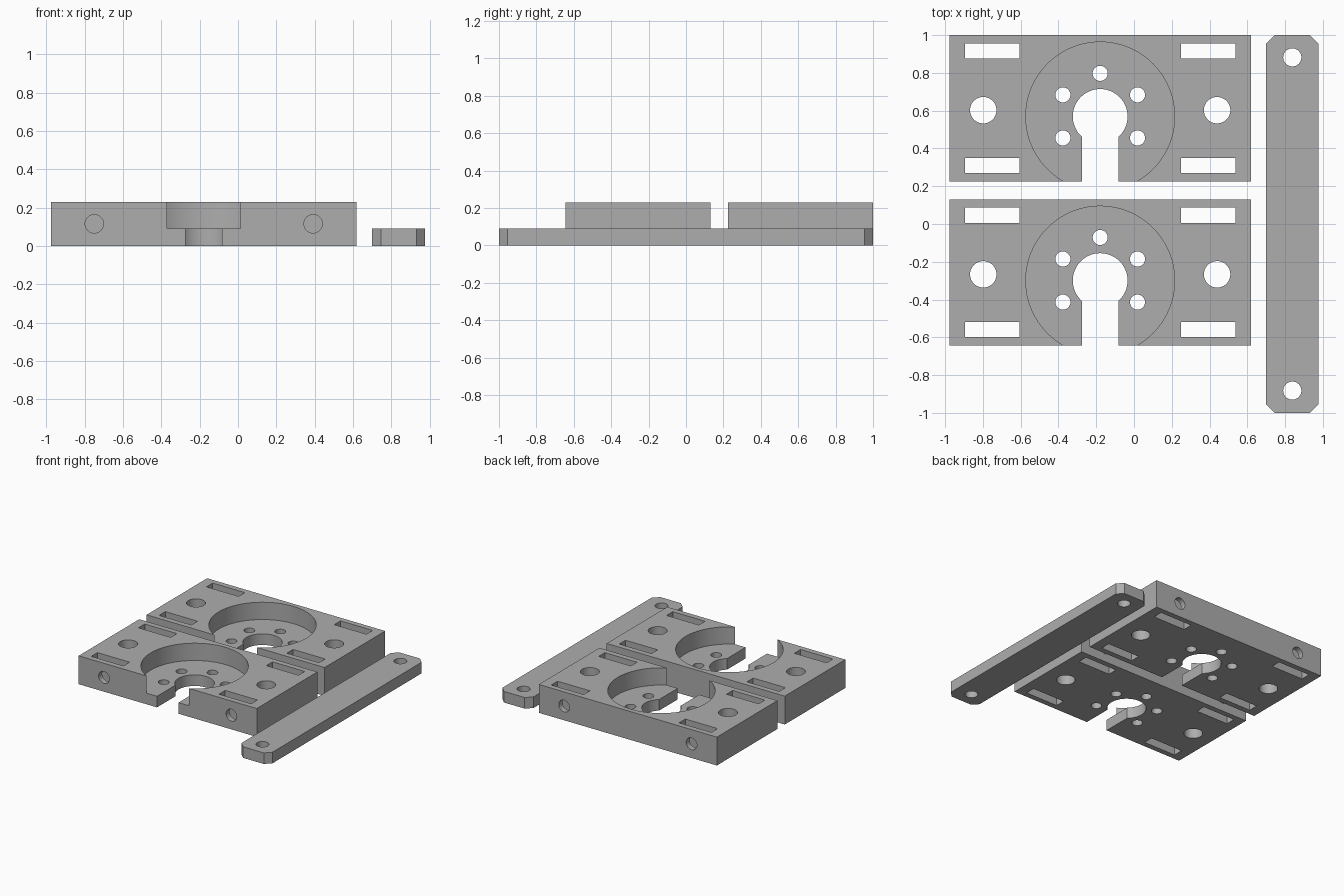
import bpy, math

old = bpy.data.objects.get("Cube")
if old:
    bpy.data.objects.remove(old, do_unlink=True)

grey = bpy.data.materials.new("plain_grey")
grey.use_nodes = True
colour = (0.42, 0.42, 0.42, 1)
grey.diffuse_color = colour
grey.node_tree.nodes["Principled BSDF"].inputs["Base Color"].default_value = colour

HEIGHT, FLOOR = 0.23, 0.09
HALF_W, HALF_D = 0.798, 0.3875
BORE_Y = -0.043


def box(name, x, y, z):
    """Box from (min, max) ranges."""
    bpy.ops.mesh.primitive_cube_add(size=1, location=[sum(r) / 2 for r in (x, y, z)])
    ob = bpy.context.object
    ob.name = name
    ob.scale = [r[1] - r[0] for r in (x, y, z)]
    bpy.ops.object.transform_apply(location=True, rotation=False, scale=True)
    return ob


def rod(name, x, y, radius, z=(-0.1, 0.4), sides=48):
    """Upright cylinder."""
    bpy.ops.mesh.primitive_cylinder_add(vertices=sides, radius=radius, depth=z[1] - z[0],
                                        location=(x, y, sum(z) / 2))
    bpy.context.object.name = name
    return bpy.context.object


def cut(ob, cutters):
    """Subtract every cutter, bake the result and drop the cutters."""
    for c in cutters:
        c.hide_render = True
        m = ob.modifiers.new("cut", 'BOOLEAN')
        m.operation, m.solver, m.object = 'DIFFERENCE', 'EXACT', c
    bpy.context.view_layer.update()
    graph = bpy.context.evaluated_depsgraph_get()
    mesh = bpy.data.meshes.new_from_object(ob.evaluated_get(graph))
    ob.modifiers.clear()
    ob.data = mesh
    for c in cutters:
        bpy.data.objects.remove(c, do_unlink=True)
    mesh.materials.clear()
    mesh.materials.append(grey)
    bpy.ops.object.select_all(action='DESELECT')
    ob.select_set(True)
    bpy.context.view_layer.objects.active = ob
    bpy.ops.object.shade_smooth_by_angle(angle=math.radians(30))


# Mounting plate with round pocket, keyhole bore and slot
plate = box("back_mounting_plate", (-HALF_W, HALF_W), (-HALF_D, HALF_D), (0, HEIGHT))
cutters = [
    rod("pocket", 0, BORE_Y, 0.394, (FLOOR, 0.4), 96),
    rod("bore", 0, BORE_Y, 0.145, sides=64),
    box("keyway", (-0.096, 0.096), (-0.6, BORE_Y), (-0.1, 0.4)),
]

# Ring of screw holes, leaving the open side free
for angle in (-30, 30, 90, 150, 210):
    a = math.radians(angle)
    cutters.append(rod("screw_hole", 0.228 * math.cos(a),
                       BORE_Y + 0.228 * math.sin(a), 0.04, sides=32))

# Side holes, nut slots and horizontal edge holes
for sx in (-1, 1):
    cutters.append(rod("side_hole", sx * 0.619, -0.01, 0.07))
    for sy in (-1, 1):
        cutters.append(box("nut_slot", sorted((sx * 0.428, sx * 0.717)),
                           sorted((sy * 0.263, sy * 0.343)), (-0.1, 0.4)))
        edge = rod("edge_hole", 0, 0, 0.048, (-0.15, 0.15), 32)
        edge.rotation_euler.x = math.pi / 2
        edge.location = (sx * 0.571, sy * 0.35, HEIGHT / 2)
        cutters.append(edge)
cut(plate, cutters)

plate.location = (-0.179, 0.6125, 0)
front = plate.copy()
front.name = "front_mounting_plate"
front.location.y = -0.2565
bpy.context.collection.objects.link(front)

# Flat link bar with clipped corners and a hole at each end
bar = box("link_bar", (0.699, 0.977), (-1, 1), (0, FLOOR))
bevel = bar.modifiers.new("corners", 'BEVEL')
bevel.width, bevel.segments = 0.046, 1
bevel.limit_method = 'WEIGHT'
weights = bar.data.attributes.new("bevel_weight_edge", 'FLOAT', 'EDGE')
for e in bar.data.edges:
    a, b = (bar.data.vertices[i].co for i in e.vertices)
    weights.data[e.index].value = 1.0 if abs(a.z - b.z) > 0.01 else 0.0
cut(bar, [rod("bar_hole", 0.838, s * 0.882, 0.048) for s in (-1, 1)])
